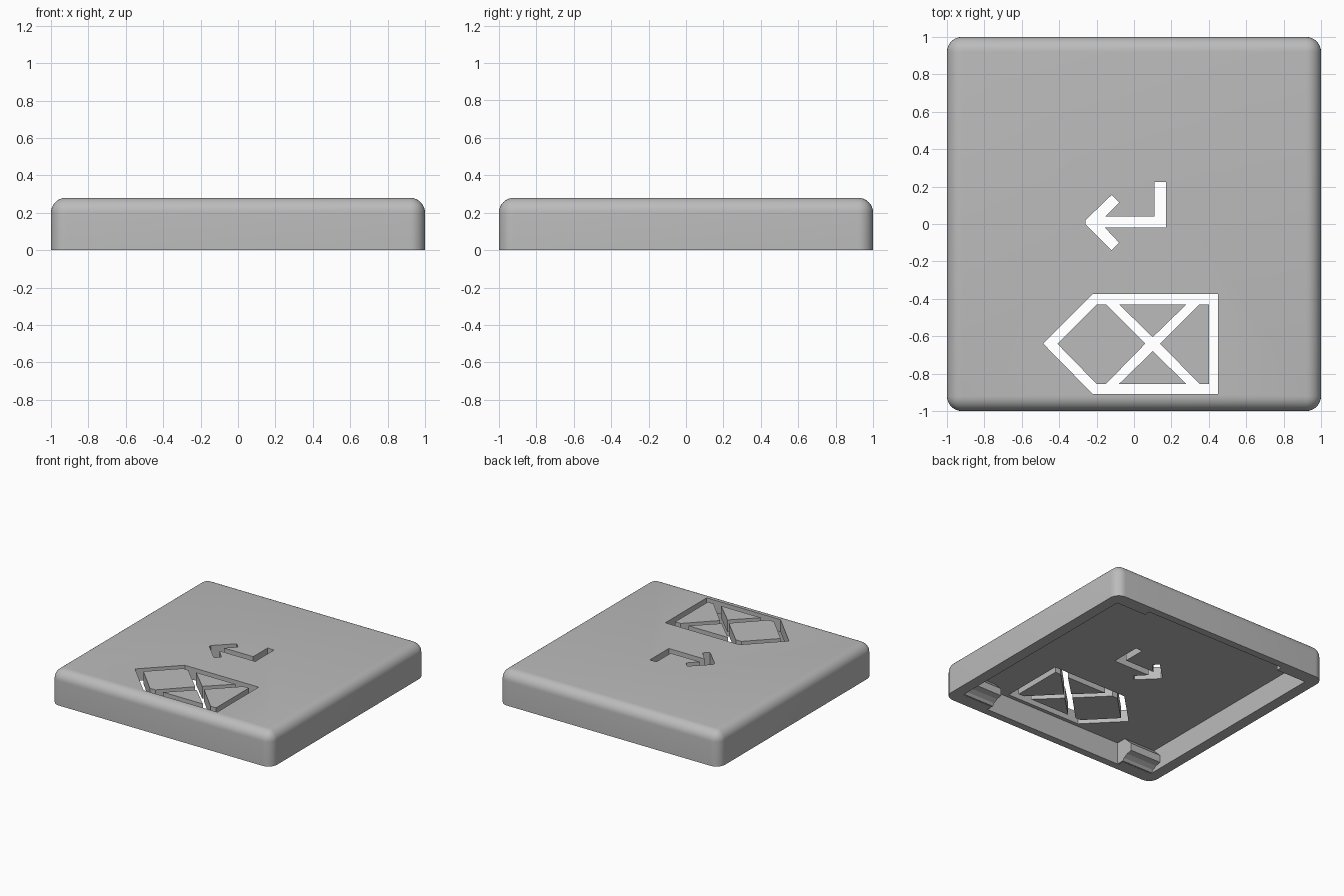
import bpy, bmesh
from mathutils import Vector

old = bpy.data.objects.get("Cube")
if old:
    bpy.data.objects.remove(old, do_unlink=True)

H = 0.28        # overall height
CEILING = 0.18  # underside of the top plate

grey = bpy.data.materials.new("mid_grey")
grey.use_nodes = True
colour = (0.5, 0.5, 0.5, 1)
grey.diffuse_color = colour
grey.node_tree.nodes["Principled BSDF"].inputs["Base Color"].default_value = colour


def finish(name, bm):
    bmesh.ops.recalc_face_normals(bm, faces=bm.faces)
    mesh = bpy.data.meshes.new(name)
    bm.to_mesh(mesh)
    bm.free()
    mesh.materials.append(grey)
    ob = bpy.data.objects.new(name, mesh)
    bpy.context.collection.objects.link(ob)
    return ob


def extrude(name, points, offset):
    """Closed prism from an outline of 3D points."""
    bm = bmesh.new()
    face = bm.faces.new([bm.verts.new(p) for p in points])
    new = bmesh.ops.extrude_face_region(bm, geom=[face])["geom"]
    verts = [v for v in new if isinstance(v, bmesh.types.BMVert)]
    bmesh.ops.translate(bm, verts=verts, vec=Vector(offset))
    return finish(name, bm)


def plate(name, outline, z0, z1):
    return extrude(name, [(x, y, z0) for x, y in outline], (0, 0, z1 - z0))


def rect(x, y):
    return [(-x, -y), (x, -y), (x, y), (-x, y)]


def activate(ob):
    bpy.ops.object.select_all(action='DESELECT')
    ob.select_set(True)
    bpy.context.view_layer.objects.active = ob


def cut(ob, cutter):
    mod = ob.modifiers.new("cut", 'BOOLEAN')
    mod.operation, mod.solver, mod.object = 'DIFFERENCE', 'EXACT', cutter
    activate(ob)
    bpy.ops.object.modifier_apply(modifier=mod.name)
    bpy.data.objects.remove(cutter, do_unlink=True)


# Rounded outer shell, open below
bm = bmesh.new()
bmesh.ops.create_cube(bm, size=1)
for v in bm.verts:
    v.co = (v.co.x * 2, v.co.y * 2, (v.co.z + 0.5) * H)
edges = [e for e in bm.edges if max(v.co.z for v in e.verts) > 0.1]
bmesh.ops.bevel(bm, geom=edges, offset=0.08, segments=8, profile=0.5, affect='EDGES')
cap = finish("key_cap", bm)

# Hollow underside as a plus-shaped pocket, wider in the middle
X, Y, RX, RY = 0.91, 0.89, 0.64, 0.94
pocket = [(-X, -Y), (-RX, -Y), (-RX, -RY), (RX, -RY), (RX, -Y), (X, -Y),
          (X, Y), (RX, Y), (RX, RY), (-RX, RY), (-RX, Y), (-X, Y)]
cut(cap, plate("pocket_cutter", pocket, -0.1, CEILING))

# Bent arrow cut through the top
arrow = [(-.26, .02), (-.12, .155), (-.08, .115), (-.155, .04), (.11, .04), (.11, .225),
         (.17, .225), (.17, -.02), (-.155, -.02), (-.08, -.1), (-.12, -.14), (-.26, 0)]
cut(cap, plate("arrow_cutter", arrow, 0.1, 0.4))

# Pointed tag cut through the top, with loose islands left inside it
tag = [(-.22, -.375), (.45, -.375), (.45, -.91), (-.22, -.91), (-.485, -.64)]
cut(cap, plate("tag_cutter", tag, 0.1, 0.4))

islands = {
    "tag_island_left": [(-.41, -.64), (-.2, -.43), (-.15, -.43), (.06, -.64),
                        (-.15, -.855), (-.2, -.855)],
    "tag_island_back": [(-.08, -.43), (.28, -.43), (.1, -.605)],
    "tag_island_front": [(-.08, -.855), (.28, -.855), (.1, -.68)],
    "tag_island_right": [(.14, -.64), (.35, -.43), (.4, -.43), (.4, -.855), (.35, -.855)],
}
for name, outline in islands.items():
    plate(name, outline, CEILING, H)

activate(cap)
bpy.ops.object.shade_smooth_by_angle(angle=0.6)

# Hooked clips inside the front corners
clip = [(-.96, .19), (-.865, .19), (-.784, .11), (-.784, .05),
        (-.83, .04), (-.865, .02), (-.88, .002), (-.96, .002)]
for name, x, step in (("clip_left", RX - .01, .3), ("clip_right", -RX + .01, -.3)):
    extrude(name, [(x, y, z) for y, z in clip], (step, 0, 0))
